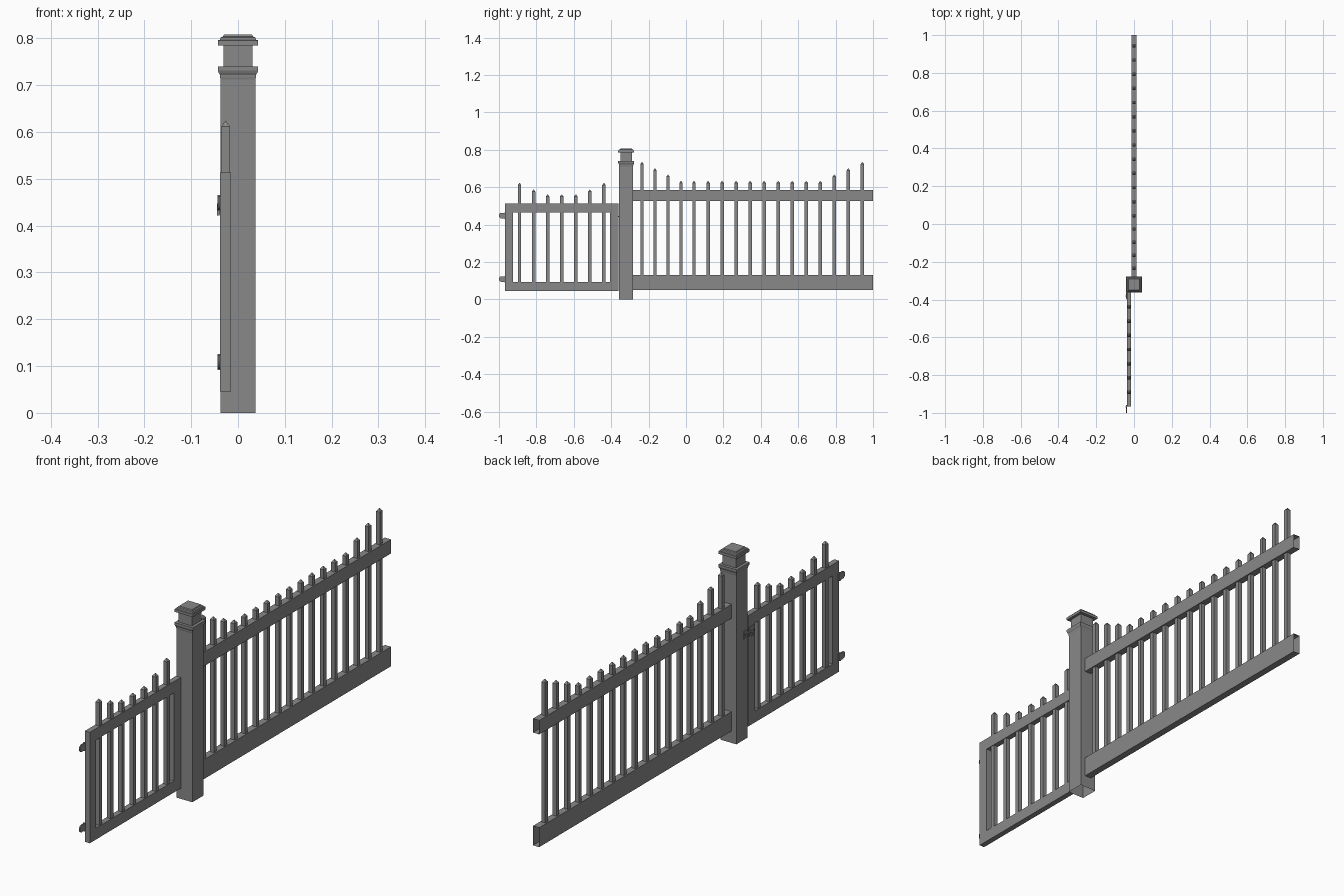
import bpy, bmesh, math
from mathutils import Vector

cube = bpy.data.objects.get("Cube")
if cube:
    bpy.data.objects.remove(cube, do_unlink=True)

grey = bpy.data.materials.new("fence_grey")
grey.use_nodes = True
colour = (0.25, 0.25, 0.25, 1)
grey.diffuse_color = colour
grey.node_tree.nodes["Principled BSDF"].inputs["Base Color"].default_value = colour


def finish(name, bm):
    bmesh.ops.recalc_face_normals(bm, faces=bm.faces)
    mesh = bpy.data.meshes.new(name)
    bm.to_mesh(mesh)
    bm.free()
    mesh.materials.append(grey)
    obj = bpy.data.objects.new(name, mesh)
    bpy.context.collection.objects.link(obj)
    return obj


def box(name, x, y, z, open_end=False):
    """Box from (min, max) pairs, optionally left open at its +y end."""
    bm = bmesh.new()
    bmesh.ops.create_cube(bm, size=1)
    for v in bm.verts:
        v.co = Vector([a + (c + 0.5) * (b - a) for c, (a, b) in zip(v.co, (x, y, z))])
    obj_faces = [f for f in bm.faces if f.calc_center_median().y > y[1] - 1e-4]
    if open_end:
        # normals are already outward before the end is removed
        bmesh.ops.delete(bm, geom=obj_faces, context='FACES_ONLY')
    return finish(name, bm)


def square_loft(name, cx, cy, profile, bottom=True):
    """Stack of square rings given as (half width, height)."""
    bm = bmesh.new()
    corners = ((-1, -1), (1, -1), (1, 1), (-1, 1))
    rings = [[bm.verts.new((cx + sx * h, cy + sy * h, z)) for sx, sy in corners]
             for h, z in profile]
    for low, high in zip(rings, rings[1:]):
        for i in range(4):
            j = (i + 1) % 4
            bm.faces.new((low[i], low[j], high[j], high[i]))
    bm.faces.new(rings[-1])
    if bottom:
        bm.faces.new(rings[0][::-1])
    return finish(name, bm)


def picket(name, cx, cy, base, top):
    square_loft(name, cx, cy, [(0.009, base), (0.009, top - 0.011), (0.001, top)])


def plate(name, x, outline):
    """Flat plate: a (y, z) outline given thickness along x."""
    bm = bmesh.new()
    face = bm.faces.new([bm.verts.new((x[0], y, z)) for y, z in outline])
    grown = bmesh.ops.extrude_face_region(bm, geom=[face])["geom"]
    verts = [g for g in grown if isinstance(g, bmesh.types.BMVert)]
    bmesh.ops.translate(bm, verts=verts, vec=(x[1] - x[0], 0, 0))
    return finish(name, bm)


# Post with moulded collar, neck and stepped cap
POST_Y = -0.32
square_loft("post", 0, POST_Y, [
    (0.037, 0), (0.037, 0.712), (0.038, 0.716), (0.0385, 0.722), (0.041, 0.726),
    (0.043, 0.731), (0.043, 0.74), (0.031, 0.74), (0.031, 0.785)], bottom=False)
square_loft("post_cap", 0, POST_Y, [
    (0.043, 0.785), (0.043, 0.796), (0.039, 0.797), (0.037, 0.802),
    (0.032, 0.804), (0.03, 0.808)])

# Fence panel: hollow rails and pickets that rise toward both ends
rail_y = (-0.283, 1)
box("fence_top_rail", (-0.0145, 0.0145), rail_y, (0.526, 0.585), open_end=True)
box("fence_bottom_rail", (-0.0145, 0.0145), rail_y, (0.05, 0.132), open_end=True)
for i in range(17):
    y = 0.043 + (i - 4) * (0.0695 if i < 4 else 0.075)
    rise = max(0, 3 - min(i, 16 - i))
    picket(f"fence_picket_{i + 1}", 0, y, 0.128, 0.634 + 0.0335 * rise)

# Gate frame and pickets
GX = (-0.038, -0.015)
box("gate_outer_stile", GX, (-0.967, -0.924), (0.046, 0.514))
box("gate_inner_stile", GX, (-0.405, -0.36), (0.046, 0.514))
box("gate_top_rail", GX, (-0.924, -0.405), (0.466, 0.514))
box("gate_bottom_rail", GX, (-0.924, -0.405), (0.046, 0.094))
for i in range(7):
    rise = max(0, 2 - min(i, 6 - i))
    picket(f"gate_picket_{i + 1}", -0.0265, -0.89 + 0.0752 * i, 0.09,
           0.562 + (0, 0.026, 0.061)[rise])

# Hinges with rounded free ends
for label, z in (("upper", 0.448), ("lower", 0.109)):
    arc = [(-0.987 - 0.013 * math.sin(a), z + 0.015 * math.cos(a))
           for a in (math.pi * k / 8 for k in range(9))]
    plate(f"{label}_hinge", (-0.043, -0.038),
          [(-0.958, z + 0.015)] + arc + [(-0.958, z - 0.015)])
    box(f"{label}_hinge_barrel", (-0.044, -0.036), (-0.971, -0.965), (z - 0.017, z + 0.017))

# Latch: plates on gate and post, a sliding bar and a small lever
box("latch_gate_plate", (-0.04, -0.0375), (-0.4, -0.366), (0.424, 0.462))
box("latch_post_plate", (-0.04, -0.0365), (-0.352, -0.33), (0.428, 0.458))
box("latch_bar", (-0.0435, -0.039), (-0.395, -0.334), (0.44, 0.447))
box("latch_lever", (-0.0445, -0.04), (-0.385, -0.378), (0.422, 0.447))
